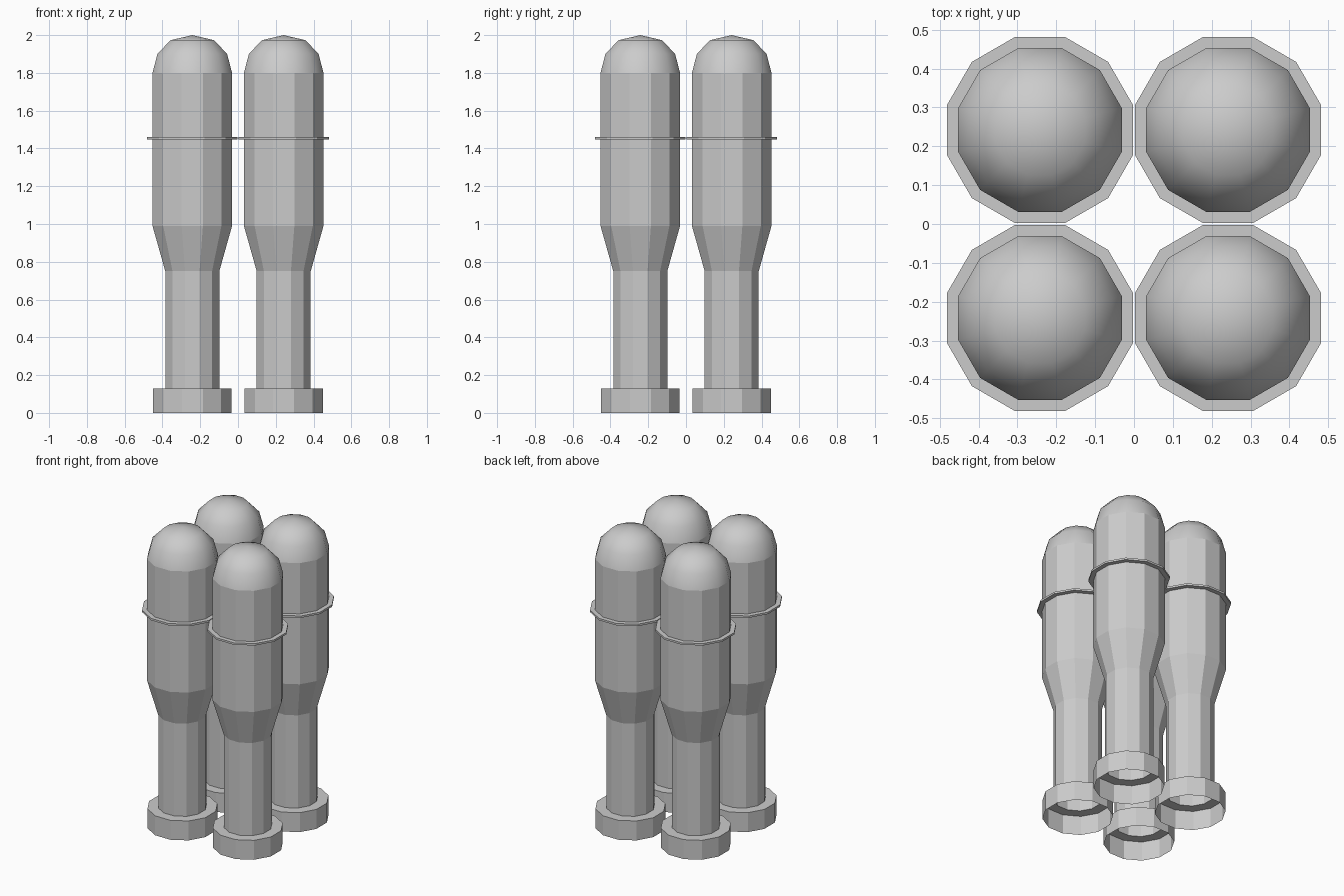
import bpy, bmesh
from math import cos, sin, radians

if "Cube" in bpy.data.objects:
    bpy.data.objects.remove(bpy.data.objects["Cube"])

SIDES = 12
OFFSET = 0.242


def lathe(name, profile, x, y, closed=False, smooth=False):
    """Spin (radius, z) points into a 12-sided part with flats facing the axes."""
    bm = bmesh.new()
    rings = []
    for r, z in profile:
        if r == 0:
            rings.append([bm.verts.new((0, 0, z))] * SIDES)
        else:
            angles = [radians(15 + i * 360 / SIDES) for i in range(SIDES)]
            rings.append([bm.verts.new((r * cos(a), r * sin(a), z)) for a in angles])
    pairs = list(zip(rings, rings[1:]))
    if closed:
        pairs.append((rings[-1], rings[0]))
    for low, high in pairs:
        for i in range(SIDES):
            j = (i + 1) % SIDES
            corners = list(dict.fromkeys((low[i], low[j], high[j], high[i])))
            bm.faces.new(corners).smooth = smooth
    mesh = bpy.data.meshes.new(name)
    bm.to_mesh(mesh)
    bm.free()
    obj = bpy.data.objects.new(name, mesh)
    obj.location = (x, y, 0)
    bpy.context.collection.objects.link(obj)
    return obj


# Profiles, bottom to top
base = [(0.215, 0), (0.215, 0.13), (0.148, 0.13)]          # open underneath
body = [(0.148, 0.13), (0.148, 0.75), (0.218, 0.99), (0.218, 1.80)]
band = [(0.216, 1.448), (0.248, 1.448), (0.248, 1.461), (0.216, 1.461)]
dome = [(0.218, 1.80), (0.191, 1.90), (0.120, 1.973), (0, 2.0)]

# Four identical columns in a square
for sx, side in ((-1, "left"), (1, "right")):
    for sy, depth in ((-1, "front"), (1, "back")):
        x, y, tag = sx * OFFSET, sy * OFFSET, f"{depth}_{side}"
        lathe("base_" + tag, base, x, y)
        lathe("body_" + tag, body, x, y)
        lathe("band_" + tag, band, x, y, closed=True)
        lathe("dome_" + tag, dome, x, y, smooth=True)
